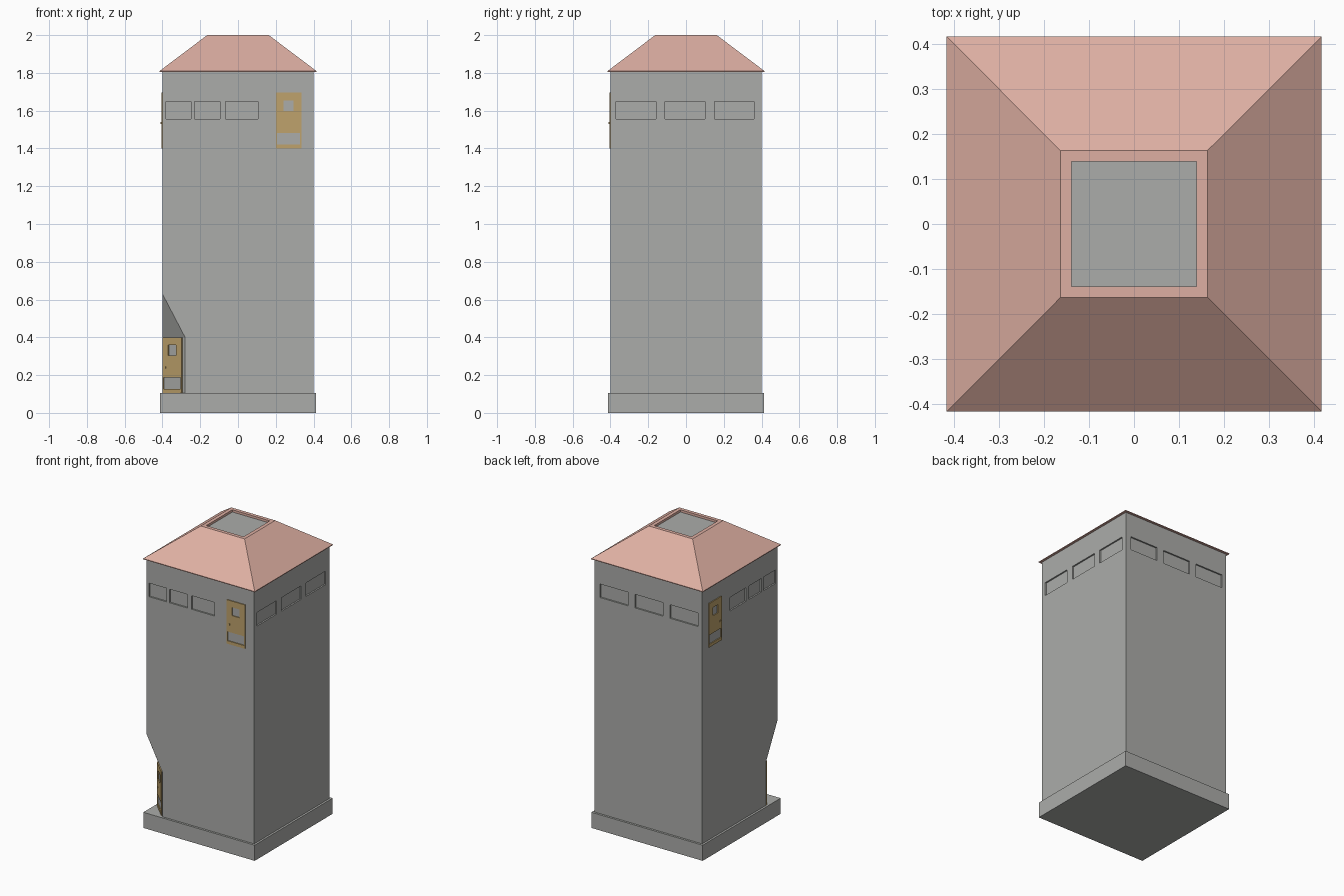
import bpy, bmesh
from mathutils import Vector

if "Cube" in bpy.data.objects:
    bpy.data.objects.remove(bpy.data.objects["Cube"])


def material(name, rgb):
    mat = bpy.data.materials.new(name)
    mat.use_nodes = True
    mat.diffuse_color = (*rgb, 1)
    mat.node_tree.nodes["Principled BSDF"].inputs["Base Color"].default_value = (*rgb, 1)
    return mat


STONE = material("grey stone", (0.41, 0.415, 0.40))
TILE = material("pink roof tile", (0.73, 0.43, 0.365))
OCHRE = material("ochre door", (0.52, 0.365, 0.15))


def make(name, bm, mat=None):
    bmesh.ops.recalc_face_normals(bm, faces=bm.faces)
    mesh = bpy.data.meshes.new(name)
    bm.to_mesh(mesh)
    bm.free()
    if mat:
        mesh.materials.append(mat)
    obj = bpy.data.objects.new(name, mesh)
    bpy.context.collection.objects.link(obj)
    return obj


def hull(bm, points):
    verts = [bm.verts.new(p) for p in points]
    bmesh.ops.convex_hull(bm, input=verts)


def square_ring(bm, half, z):
    return [bm.verts.new((x * half, y * half, z)) for x, y in ((-1, -1), (1, -1), (1, 1), (-1, 1))]


def stack(bm, levels):
    """Closed square solid running through (half width, height) levels."""
    rings = [square_ring(bm, *level) for level in levels]
    bm.faces.new(rings[0])
    bm.faces.new(rings[-1])
    for a, b in zip(rings, rings[1:]):
        for i in range(4):
            j = (i + 1) % 4
            bm.faces.new((a[i], a[j], b[j], b[i]))


class Side:
    """Places boxes on a wall by along, outward and height ranges."""

    def __init__(self, along, out, distance):
        self.along = Vector(along).normalized()
        self.out = Vector(out).normalized()
        self.distance = distance

    def box(self, bm, us, ns, zs):
        hull(bm, [self.along * u + self.out * (self.distance + n) + Vector((0, 0, z))
                  for u in us for n in ns for z in zs])


HALF = 0.4
CUT = 0.68  # |x + y| on the cut corner
front = Side((1, 0, 0), (0, -1, 0), HALF)
back = Side((1, 0, 0), (0, 1, 0), HALF)
left = Side((0, 1, 0), (1, 0, 0), HALF)
right = Side((0, 1, 0), (-1, 0, 0), HALF)
corner = Side((1, -1, 0), (-1, -1, 0), CUT / 2 ** 0.5)

# Plinth
bm = bmesh.new()
stack(bm, [(0.414, 0), (0.414, 0.105)])
make("plinth", bm, STONE)

# Tower walls
bm = bmesh.new()
stack(bm, [(HALF, 0.105), (HALF, 1.81)])
walls = make("tower_walls", bm, STONE)

# Recessed windows and the cut-away entrance corner
bm = bmesh.new()
wide = [(-0.37, -0.16), (-0.11, 0.10), (0.15, 0.36)]
narrow = [(-0.38, -0.25), (-0.23, -0.095), (-0.065, 0.105)]
for side, spans in ((front, narrow), (right, narrow), (back, wide), (left, wide)):
    for span in spans:
        side.box(bm, span, (-0.01, 0.05), (1.557, 1.648))
profile = [(CUT, 0.05), (CUT, 0.4), (0.92, 0.86), (0.92, 0.05)]
hull(bm, [corner.out * (s / 2 ** 0.5) + corner.along * u + Vector((0, 0, z))
          for s, z in profile for u in (-0.3, 0.3)])
cutter = make("wall_cutter", bm)
cutter.hide_render = True
mod = walls.modifiers.new("openings", "BOOLEAN")
mod.operation = "DIFFERENCE"
mod.solver = "EXACT"
mod.object = cutter
bpy.context.view_layer.objects.active = walls
bpy.ops.object.modifier_apply(modifier=mod.name)
bpy.data.objects.remove(cutter)

# Roof with a sunken top
bm = bmesh.new()
stack(bm, [(0.415, 1.805), (0.415, 1.81), (0.163, 2.0), (0.139, 2.0), (0.139, 1.98)])
make("roof", bm, TILE)
bm = bmesh.new()
stack(bm, [(0.139, 1.975), (0.139, 1.985)])
make("roof_hatch", bm, STONE)

# Doors: rails and stiles around an upper pane and a lower panel
PIECES = [((0, 1), (0, 0.07)), ((0, 0.05), (0.07, 0.28)), ((0.95, 1), (0.07, 0.28)),
          ((0, 1), (0.28, 0.67)), ((0, 0.3), (0.67, 0.86)), ((0.7, 1), (0.67, 0.86)),
          ((0, 1), (0.86, 1))]


def door(name, side, start, end, bottom):
    bm = bmesh.new()
    for us, zs in PIECES:
        side.box(bm, [start + (end - start) * u for u in us], (-0.004, 0.006),
                 [bottom + 0.295 * z for z in zs])
    knob = start + (end - start) * 0.15
    side.box(bm, (knob - 0.005, knob + 0.005), (0, 0.01), (bottom + 0.13, bottom + 0.14))
    make(name, bm, OCHRE)


door("front_upper_door", front, 0.2, 0.335, 1.4)
door("right_upper_door", right, 0.2, 0.335, 1.4)
door("corner_entrance_door", corner, -0.08, 0.065, 0.105)
